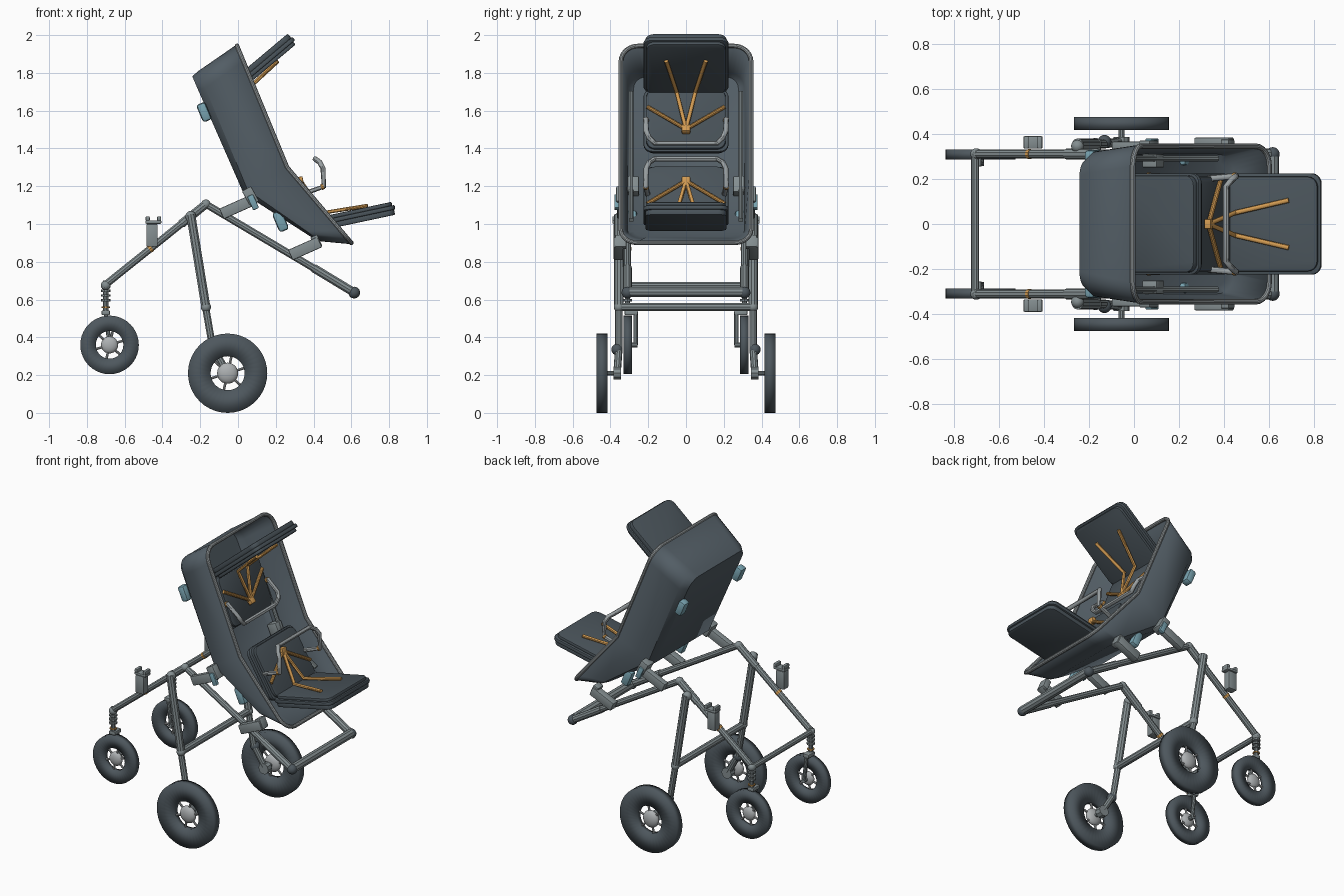
import bpy, bmesh, math
from mathutils import Vector, Matrix

if "Cube" in bpy.data.objects:
    bpy.data.objects.remove(bpy.data.objects["Cube"])


def material(name, rgb):
    m = bpy.data.materials.new(name)
    m.use_nodes = True
    m.diffuse_color = (*rgb, 1)
    m.node_tree.nodes["Principled BSDF"].inputs["Base Color"].default_value = (*rgb, 1)
    return m


SHELL = material("slate shell", (0.085, 0.11, 0.13))
PAD = material("dark cushion", (0.068, 0.088, 0.103))
TYRE = material("dark tyre", (0.075, 0.095, 0.11))
FRAME = material("frame grey", (0.23, 0.27, 0.28))
TRIM = material("pale trim", (0.32, 0.35, 0.36))
HUB = material("light grey", (0.42, 0.44, 0.45))
ORANGE = material("orange strap", (0.65, 0.33, 0.085))
TEAL = material("teal clip", (0.19, 0.37, 0.44))
SIDES = (("left", 1), ("right", -1))


def finish(name, bm, mat, matrix=None, sharp=35):
    if matrix:
        bm.transform(matrix)
    bmesh.ops.recalc_face_normals(bm, faces=bm.faces)
    me = bpy.data.meshes.new(name)
    bm.to_mesh(me)
    bm.free()
    me.materials.append(mat)
    ob = bpy.data.objects.new(name, me)
    bpy.context.collection.objects.link(ob)
    bpy.ops.object.select_all(action='DESELECT')
    ob.select_set(True)
    bpy.context.view_layer.objects.active = ob
    bpy.ops.object.shade_smooth_by_angle(angle=math.radians(sharp))
    return ob


def tube(name, pts, r, mat, cyclic=False):
    # sweep a round section along a path
    cu = bpy.data.curves.new(name + "_path", 'CURVE')
    cu.dimensions = '3D'
    cu.bevel_depth = r
    cu.bevel_resolution = 3
    cu.use_fill_caps = True
    sp = cu.splines.new('POLY')
    sp.points.add(len(pts) - 1)
    for p, co in zip(sp.points, pts):
        p.co = (*co, 1)
    sp.use_cyclic_u = cyclic
    tmp = bpy.data.objects.new(name + "_path", cu)
    bpy.context.collection.objects.link(tmp)
    me = bpy.data.meshes.new_from_object(tmp.evaluated_get(bpy.context.evaluated_depsgraph_get()))
    bm = bmesh.new()
    bm.from_mesh(me)
    bpy.data.objects.remove(tmp)
    return finish(name, bm, mat)


def box(name, center, size, mat, angle=0, corner=0, edge=0.006):
    # angle tilts the length upwards in the xz plane; corner rounds the plan outline
    bm = bmesh.new()
    bmesh.ops.create_cube(bm, size=1, matrix=Matrix.Diagonal((*size, 1)))
    if corner:
        upright = [e for e in bm.edges if abs(e.verts[0].co.z - e.verts[1].co.z) > 1e-4]
        bmesh.ops.bevel(bm, geom=upright, offset=corner, segments=5, profile=0.5, affect='EDGES')
    flat = [e for e in bm.edges if e.calc_face_angle(0) > 1]
    bmesh.ops.bevel(bm, geom=flat, offset=edge, segments=2, profile=0.5, affect='EDGES')
    return finish(name, bm, mat, Matrix.Translation(center) @ Matrix.Rotation(-angle, 4, 'Y'))


def ball(name, center, r, mat, squash=1):
    bm = bmesh.new()
    bmesh.ops.create_uvsphere(bm, u_segments=20, v_segments=12, radius=r)
    return finish(name, bm, mat, Matrix.Translation(center) @ Matrix.Diagonal((1, squash, 1, 1)))


# ---- shell: rows of rounded outline stations swept from rim to floor ----
def outline(path, w, r):
    path = [Vector((x, 0, z)) for x, z in path]
    first, last = (path[1] - path[0]).normalized(), (path[-1] - path[-2]).normalized()
    arc = [i * math.pi / 12 for i in range(7)]
    top = [path[0] + first * r * (1 - math.cos(a)) + Vector((0, w - r + r * math.sin(a), 0)) for a in arc]
    end = [path[2] - last * r * (1 - math.cos(a)) + Vector((0, w - r + r * math.sin(a), 0)) for a in reversed(arc)]
    return top + [path[1] + Vector((0, w, 0))] + end


rim = outline([(-0.005, 1.943), (0.26, 1.3), (0.6, 0.9)], 0.345, 0.09)
wall = outline([(-0.205, 1.805), (0.055, 1.18), (0.44, 0.915)], 0.315, 0.09)
floor = outline([(-0.235, 1.78), (0.035, 1.165), (0.41, 0.925)], 0.28, 0.07)
flip = lambda v: Vector((v.x, -v.y, v.z))
bm = bmesh.new()
rows = [[bm.verts.new(p) for p in (a, b, c, flip(c), flip(b), flip(a))] for a, b, c in zip(rim, wall, floor)]
for r0, r1 in zip(rows, rows[1:]):
    for k in range(5):
        bm.faces.new((r0[k], r0[k + 1], r1[k + 1], r1[k]))
bm.faces.new(rows[0])
bm.faces.new(rows[-1])
shell = finish("tub_shell", bm, SHELL)
solid = shell.modifiers.new("thickness", 'SOLIDIFY')
solid.thickness = 0.014
solid.offset = 0
tube("tub_rim", rim + [flip(p) for p in reversed(rim)], 0.012, TRIM, True)


# ---- seats: the upper one is the lower one turned over, with its bar folded in ----
def seat(tag, ox, oz, degrees, turn, fold):
    t = math.radians(degrees)
    u = Vector((math.cos(t), 0, math.sin(t)))
    v = Vector((-math.sin(t), 0, math.cos(t))) * turn
    P = lambda a, b, y=0: Vector((ox, y, oz)) + u * a + v * b
    lean = math.radians(109)
    d, n = (math.cos(lean), math.sin(lean)), (math.sin(lean), -math.cos(lean))
    for i, (b, length, width, thick) in enumerate([(-0.025, 0.42, 0.43, 0.03), (0, 0.435, 0.45, 0.024), (0.02, 0.41, 0.42, 0.022)]):
        box(f"{tag}_seat_cushion_{i}", P(0.213, b), (length, width, thick), PAD, t, 0.045)
        box(f"{tag}_back_cushion_{i}", P(d[0] * 0.17 + n[0] * b, d[1] * 0.17 + n[1] * b),
            (length * 0.82, width, thick), PAD, t + turn * lean, 0.045)
    # harness
    box(f"{tag}_buckle", P(-0.03, 0.24), (0.03, 0.045, 0.045), ORANGE, t)
    for side, s in SIDES:
        tube(f"{tag}_{side}_hip_strap", [P(-0.03, 0.24, 0), P(0, 0.11, s * 0.205)], 0.011, ORANGE)
        tube(f"{tag}_{side}_leg_strap", [P(-0.03, 0.24, 0), P(0.05, 0.05, s * 0.05), P(0.29, 0.037, s * 0.105)], 0.011, ORANGE)
        tube(f"{tag}_{side}_bar_band", [P(0.07 - fold, 0.184, s * 0.212), P(0.085 - fold, 0.186, s * 0.213)], 0.016, ORANGE)
    # bumper bar
    half = [P(a - fold, b, y) for a, b, y in [(-0.06, 0.165, 0.2), (0.085, 0.185, 0.213), (0.1, 0.28, 0.21),
                                              (0.09, 0.315, 0.195), (0.07, 0.337, 0.165)]]
    tube(f"{tag}_bumper_bar", half + [flip(p) for p in reversed(half)], 0.014, TRIM)


seat("lower", 0.41, 1.0, 12, 1, 0)
seat("upper", -0.035, 1.705, 40, -1, 0.1)


# ---- wheels ----
def wheel(name, x, y, z, R, hole, width):
    bm = bmesh.new()
    prof = [(hole, -width * 0.3), (R, -width / 2), (R, width / 2), (hole, width * 0.3)]
    vs = [bm.verts.new((r, d, 0)) for r, d in prof]
    es = [bm.edges.new((vs[i], vs[(i + 1) % 4])) for i in range(4)]
    bmesh.ops.spin(bm, geom=vs + es, cent=(0, 0, 0), axis=(0, 1, 0), angle=math.tau, steps=40)
    bmesh.ops.remove_doubles(bm, verts=bm.verts, dist=1e-4)
    finish(name + "_tyre", bm, TYRE, Matrix.Translation((x, y, z)), 120)
    ball(name + "_hub", (x, y, z), hole * 0.62, HUB, 0.5)
    for i in range(6):
        a = i * math.tau / 6 + 0.3
        tube(f"{name}_spoke_{i}", [(x, y, z), (x + math.cos(a) * hole * 1.1, y, z + math.sin(a) * hole * 1.1)], 0.007, HUB)


# ---- frame, mirrored across the centre ----
for side, s in SIDES:
    wheel(side + "_large_wheel", -0.055, s * 0.445, 0.21, 0.21, 0.09, 0.058)
    wheel(side + "_small_wheel", -0.68, s * 0.308, 0.36, 0.155, 0.073, 0.045)
    y = s * 0.31
    tube(side + "_caster_leg", [(-0.7, y, 0.68), (-0.17, y, 1.105)], 0.02, FRAME)
    tube(side + "_caster_leg_sleeve", [(-0.3, y, 1.0), (-0.17, y, 1.105)], 0.024, FRAME)
    tube(side + "_handle_tube", [(-0.17, y, 1.105), (0.42, y, 0.755)], 0.02, FRAME)
    tube(side + "_handle_grip", [(0.4, y, 0.767), (0.615, y, 0.637)], 0.024, FRAME)
    ball(side + "_top_joint", (-0.17, y, 1.105), 0.025, FRAME)
    ball(side + "_grip_end", (0.615, y, 0.637), 0.031, TYRE)
    tube(side + "_leg_band", [(-0.47, y, 0.865), (-0.457, y, 0.875)], 0.022, ORANGE)
    # caster fork and spring
    tube(side + "_caster_stem", [(-0.7, y, 0.7), (-0.7, y, 0.53)], 0.014, FRAME)
    for i in range(4):
        tube(f"{side}_spring_coil_{i}", [(-0.7, y, 0.59 + i * 0.025), (-0.7, y, 0.602 + i * 0.025)], 0.025, FRAME)
    tube(side + "_spring_band", [(-0.7, y, 0.555), (-0.7, y, 0.562)], 0.022, ORANGE)
    box(side + "_fork_head", (-0.7, s * 0.29, 0.53), (0.045, 0.07, 0.025), FRAME)
    tube(side + "_fork_arm", [(-0.7, s * 0.267, 0.53), (-0.68, s * 0.267, 0.36)], 0.012, FRAME)
    tube(side + "_caster_axle", [(-0.68, s * 0.257, 0.36), (-0.68, s * 0.32, 0.36)], 0.014, FRAME)
    ball(side + "_caster_joint", (-0.7, y, 0.675), 0.026, FRAME)
    # large wheel leg
    yl = s * 0.355
    tube(side + "_main_leg", [(-0.25, yl, 1.05), (-0.17, yl, 0.56)], 0.025, FRAME)
    tube(side + "_main_leg_lower", [(-0.175, yl, 0.58), (-0.135, yl, 0.35), (-0.055, s * 0.365, 0.21)], 0.02, FRAME)
    ball(side + "_leg_knee", (-0.17, yl, 0.56), 0.027, FRAME)
    ball(side + "_leg_hinge", (-0.25, s * 0.345, 1.04), 0.029, FRAME)
    ball(side + "_brake_knob", (-0.13, s * 0.365, 0.335), 0.03, TYRE)
    tube(side + "_axle_housing", [(-0.055, s * 0.345, 0.21), (-0.055, s * 0.385, 0.21)], 0.036, FRAME)
    tube(side + "_axle", [(-0.055, s * 0.35, 0.21), (-0.055, s * 0.46, 0.21)], 0.013, FRAME)
    # accessory holder
    box(side + "_holder_body", (-0.455, s * 0.36, 0.94), (0.06, 0.05, 0.12), FRAME)
    box(side + "_holder_top", (-0.448, s * 0.362, 1.01), (0.085, 0.056, 0.018), FRAME)
    for dx in (-0.03, 0.03):
        box(f"{side}_holder_prong_{'front' if dx > 0 else 'rear'}", (-0.448 + dx, s * 0.362, 1.028), (0.022, 0.056, 0.025), FRAME)
    # shell brackets and clips
    box(side + "_upper_bracket", (-0.005, s * 0.345, 1.09), (0.18, 0.04, 0.06), FRAME, 0.42)
    box(side + "_upper_bracket_post", (0.066, s * 0.335, 1.148), (0.055, 0.07, 0.09), FRAME, 0.5)
    box(side + "_bracket_clip", (0.08, s * 0.367, 1.115), (0.034, 0.025, 0.08), TEAL, 0.42)
    box(side + "_lower_bracket", (0.355, s * 0.358, 0.87), (0.17, 0.05, 0.06), FRAME, 0.42)
    box(side + "_lower_bracket_post", (0.415, s * 0.345, 0.905), (0.04, 0.06, 0.07), FRAME, 0.42)
    box(side + "_rear_clip", (-0.18, s * 0.298, 1.592), (0.05, 0.06, 0.1), TEAL, 0.4, 0, 0.015)
    box(side + "_base_clip", (0.225, s * 0.285, 1.015), (0.055, 0.05, 0.11), TEAL, 0.4, 0, 0.015)
    # inner rails
    tube(side + "_inner_rail", [(-0.1, s * 0.29, 1.7), (0.12, s * 0.29, 1.18), (0.37, s * 0.29, 1.02)], 0.013, FRAME)
    box(side + "_rail_block", (0.085, s * 0.28, 1.2), (0.07, 0.06, 0.09), FRAME, 0.4)

# ---- cross bars ----
for name, x, z, r, reach in [("handle_bar", 0.615, 0.64, 0.029, 0.3), ("caster_cross_bar", -0.705, 0.675, 0.018, 0.31),
                             ("main_cross_bar", -0.17, 0.56, 0.023, 0.355)]:
    tube(name, [(x, -reach, z), (x, reach, z)], r, FRAME)
